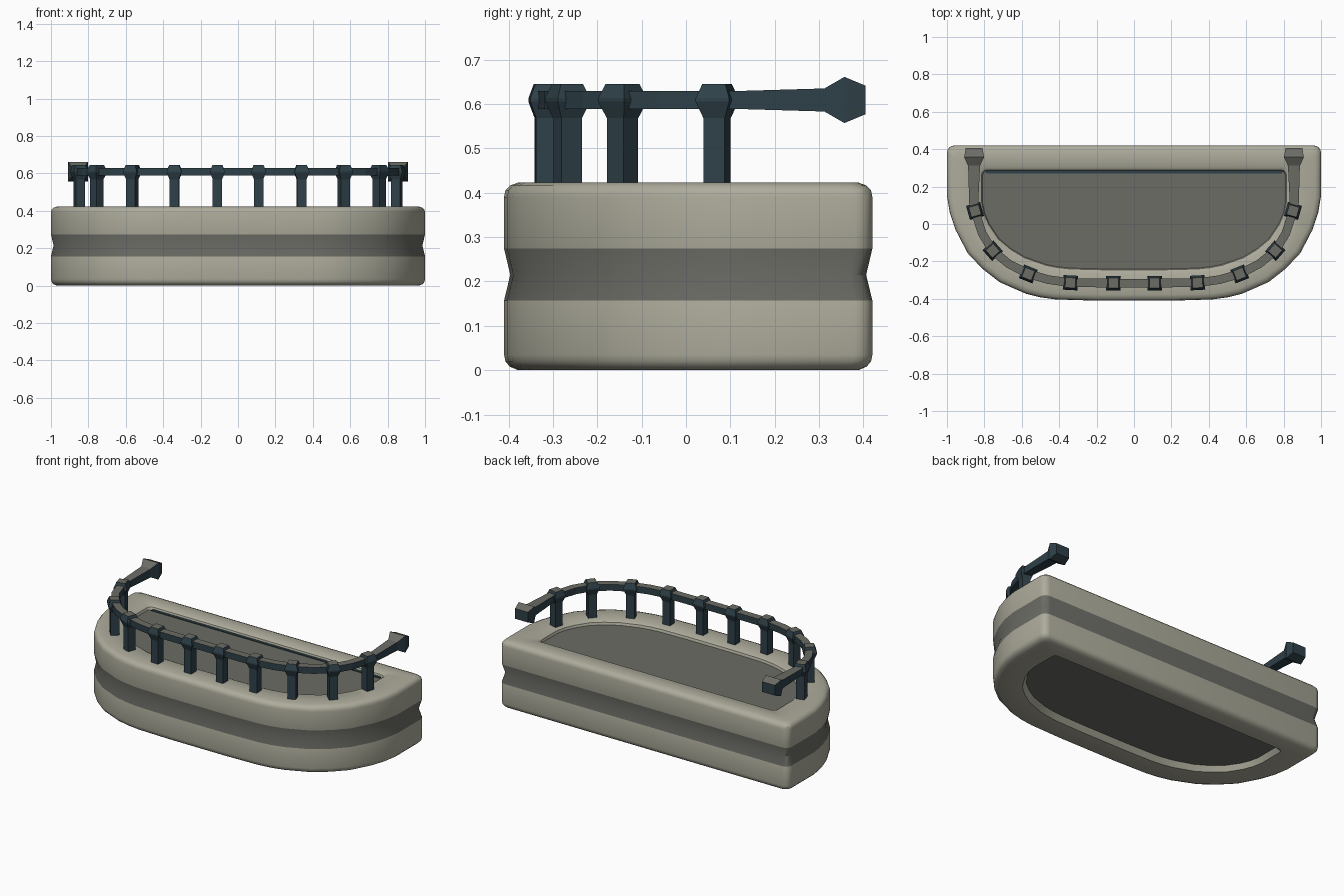
import bpy, bmesh, math
from mathutils import Vector

if "Cube" in bpy.data.objects:
    bpy.data.objects.remove(bpy.data.objects["Cube"])


def mat(name, rgb):
    m = bpy.data.materials.new(name)
    m.diffuse_color = (*rgb, 1)
    m.use_nodes = True
    m.node_tree.nodes["Principled BSDF"].inputs["Base Color"].default_value = m.diffuse_color
    return m


STONE = mat("pale stone", (0.42, 0.41, 0.33))
GREY = mat("worn grey", (0.150, 0.150, 0.133))
TEAL = mat("dark teal metal", (0.028, 0.052, 0.066))


def finish(name, bm, mats, rule, smooth=False):
    bmesh.ops.recalc_face_normals(bm, faces=bm.faces[:])
    bm.normal_update()
    for f in bm.faces:
        f.material_index = rule(f)
    me = bpy.data.meshes.new(name)
    bm.to_mesh(me)
    bm.free()
    for m in mats:
        me.materials.append(m)
    ob = bpy.data.objects.new(name, me)
    bpy.context.collection.objects.link(ob)
    if smooth:
        bpy.ops.object.select_all(action='DESELECT')
        ob.select_set(True)
        bpy.context.view_layer.objects.active = ob
        bpy.ops.object.shade_smooth_by_angle(angle=math.radians(35))
    return ob


def skin(bm, rings):
    """Join rings of points with quads and cap both ends."""
    vr = [[bm.verts.new(p) for p in r] for r in rings]
    n = len(vr[0])
    for a, b in zip(vr, vr[1:]):
        for i in range(n):
            j = (i + 1) % n
            bm.faces.new((a[i], a[j], b[j], b[i]))
    return bm.faces.new(vr[0]), bm.faces.new(vr[-1])


# Balcony body: D-shaped outline, scaled ring by ring up the profile
half = [(0.2, -0.41), (0.42, -0.403), (0.50, -0.392), (0.58, -0.372), (0.72, -0.31),
        (0.81, -0.24), (0.89, -0.155), (0.955, -0.03), (0.985, 0.06), (1.0, 0.15)]
R = 0.04
half += [(1 - R + R * math.cos(t), 0.42 - R + R * math.sin(t))
         for t in [k * math.pi / 8 for k in range(5)]]
outline = half + [(-x, y) for x, y in reversed(half)]


def ring(side, front, back, z):
    s = (0.83 - front - back) / 0.83
    return [(x * (1 - side), -0.41 + front + (y + 0.41) * s, z) for x, y in outline]


def even(d, z):
    return ring(d, d, d, z)


rings = [ring(0.195, 0.175, 0.14, 0.03), ring(0.175, 0.15, 0.12, 0.0),
         even(0.032, 0.0), even(0.013, 0.008), even(0.003, 0.02), even(0, 0.035),
         even(0, 0.157), even(0.014, 0.215), even(0, 0.274),
         even(0, 0.39), even(0.003, 0.405), even(0.013, 0.416), even(0.032, 0.423),
         ring(0.17, 0.145, 0.115, 0.423), ring(0.185, 0.165, 0.13, 0.413),
         ring(0.19, 0.17, 0.135, 0.398)]
bm = bmesh.new()
caps = set(skin(bm, rings))


def body_colour(f):
    z = f.calc_center_median().z
    return 1 if f in caps or 0.16 < z < 0.27 else 0


finish("balcony_base", bm, [STONE, GREY], body_colour, True)

# Dark seam along the back edge of the floor
bm = bmesh.new()
skin(bm, [[(-0.79, 0.27, z), (0.79, 0.27, z), (0.79, 0.287, z), (-0.79, 0.287, z)]
          for z in (0.396, 0.402)])
finish("floor_seam", bm, [TEAL], lambda f: 0)


# Metal parts have worn grey faces wherever they look upward
def metal_colour(f):
    return 1 if f.normal.z > 0.4 else 0


# Handrail: rectangle swept round the front, flaring into a knob at each end
HW, HH = 0.023, 0.02
rail = [(0.11, -0.316, HW, HH), (0.34, -0.314, HW, HH), (0.46, -0.297, HW, HH),
        (0.565, -0.267, HW, HH), (0.67, -0.213, HW, HH), (0.755, -0.143, HW, HH),
        (0.812, -0.05, HW, HH), (0.85, 0.07, HW, HH), (0.857, 0.11, 0.024, 0.02),
        (0.855, 0.312, 0.032, 0.026), (0.855, 0.357, 0.053, 0.052),
        (0.855, 0.405, 0.045, 0.032)]
path = [(-x, y, w, h) for x, y, w, h in reversed(rail)] + rail


def tangent(i):
    a, b = path[max(i - 1, 0)], path[min(i + 1, len(path) - 1)]
    if abs(path[i][1]) > 0.3 and path[i][1] > 0:
        return Vector((0, math.copysign(1, path[i][0])))
    return Vector((b[0] - a[0], b[1] - a[1])).normalized()


sections = []
for i, (x, y, w, h) in enumerate(path):
    t = tangent(i)
    nx, ny = -t.y * w, t.x * w
    sections.append([(x + nx, y + ny, 0.609 + h), (x - nx, y - ny, 0.609 + h),
                     (x - nx, y - ny, 0.609 - h), (x + nx, y + ny, 0.609 - h)])
bm = bmesh.new()
skin(bm, sections)
finish("handrail", bm, [TEAL, GREY], metal_colour)

# Posts: square shafts with flared caps, turned to follow the rail
levels = [(0.025, 0.40), (0.025, 0.568), (0.039, 0.605), (0.039, 0.613), (0.027, 0.645)]
spots = [i for i, p in enumerate(path)
         if round(abs(p[0]), 3) in (0.11, 0.34, 0.565, 0.755, 0.85)]
for k, i in enumerate(spots):
    x, y = path[i][:2]
    t = tangent(i)
    n = Vector((-t.y, t.x))
    bm = bmesh.new()
    skin(bm, [[(*(Vector((x, y)) + t * a * r + n * b * r), z)
               for a, b in ((-1, -1), (1, -1), (1, 1), (-1, 1))] for r, z in levels])
    finish(f"rail_post_{k + 1}", bm, [TEAL, GREY], metal_colour)
